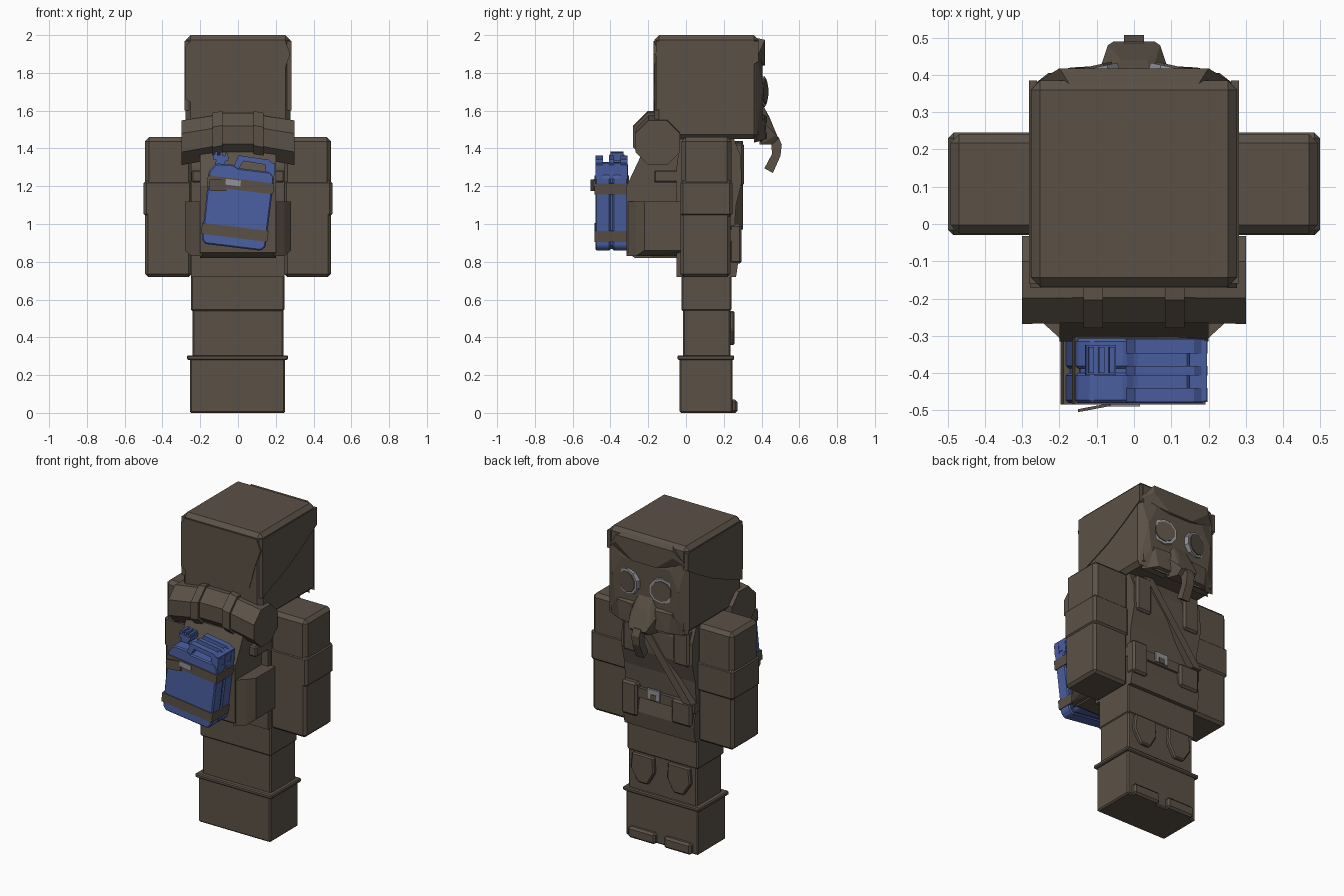
import bpy, bmesh, math
from mathutils import Matrix, Vector

cube = bpy.data.objects.get("Cube")
if cube:
    bpy.data.objects.remove(cube)


def material(name, color):
    m = bpy.data.materials.new(name)
    m.use_nodes = True
    m.diffuse_color = (*color, 1)
    bsdf = m.node_tree.nodes["Principled BSDF"]
    bsdf.inputs["Base Color"].default_value = (*color, 1)
    bsdf.inputs["Roughness"].default_value = 0.9
    return m


CLOTH = material("brown cloth", (0.105, 0.083, 0.062))
BLUE = material("blue paint", (0.07, 0.115, 0.36))
METAL = material("grey metal", (0.29, 0.29, 0.32))


def finish(name, bm, mat, bevel=0, matrix=None):
    bmesh.ops.recalc_face_normals(bm, faces=bm.faces)
    if bevel:
        bmesh.ops.bevel(bm, geom=bm.edges[:], offset=bevel, segments=1, affect='EDGES')
    if matrix:
        bm.transform(matrix)
    mesh = bpy.data.meshes.new(name)
    bm.to_mesh(mesh)
    bm.free()
    mesh.materials.append(mat)
    ob = bpy.data.objects.new(name, mesh)
    bpy.context.collection.objects.link(ob)
    return ob


def box(name, x, y, z, mat=CLOTH, bevel=0, matrix=None):
    bm = bmesh.new()
    bmesh.ops.create_cube(bm, size=1)
    for v in bm.verts:
        v.co = [r[0] + (c + 0.5) * (r[1] - r[0]) for c, r in zip(v.co, (x, y, z))]
    return finish(name, bm, mat, bevel, matrix)


def prism(name, pts, axis, lo, hi, mat=CLOTH, bevel=0, matrix=None):
    """Extrude a 2D outline along x (points are y, z) or y (points are x, z)."""
    bm = bmesh.new()
    put = (lambda a, b, t: (t, a, b)) if axis == 'x' else (lambda a, b, t: (a, t, b))
    f = bm.faces.new([bm.verts.new(put(a, b, lo)) for a, b in pts])
    ext = bmesh.ops.extrude_face_region(bm, geom=[f])["geom"]
    move = Vector(put(0, 0, hi - lo))
    bmesh.ops.translate(bm, vec=move, verts=[g for g in ext if isinstance(g, bmesh.types.BMVert)])
    return finish(name, bm, mat, bevel, matrix)


def hull(name, pts, mat=CLOTH):
    bm = bmesh.new()
    for p in pts:
        bm.verts.new(p)
    bmesh.ops.convex_hull(bm, input=bm.verts[:])
    bmesh.ops.dissolve_limit(bm, angle_limit=0.02, verts=bm.verts[:], edges=bm.edges[:])
    return finish(name, bm, mat)


def rings(name, sections, n, mat=CLOTH, center_y=-0.15):
    """Roll lying along x; each section is x, centre height, radius."""
    bm = bmesh.new()
    loops = []
    for x, z, r in sections:
        angles = [(i + 0.5) * math.tau / n for i in range(n)]
        loops.append([bm.verts.new((x, center_y + r * math.cos(a), z + r * math.sin(a))) for a in angles])
    for a, b in zip(loops, loops[1:]):
        for i in range(n):
            bm.faces.new((a[i], a[i - 1], b[i - 1], b[i]))
    bm.faces.new(loops[0])
    bm.faces.new(loops[-1])
    return finish(name, bm, mat)


SIDES = (("right", -1), ("left", 1))


def span(s, a, b):
    return tuple(sorted((s * a, s * b)))


# Boots and legs
box("boots", (-0.255, 0.25), (-0.035, 0.245), (0, 0.29), bevel=0.008)
box("boot_rim", (-0.27, 0.265), (-0.045, 0.255), (0.28, 0.305), bevel=0.006)
box("legs", (-0.24, 0.24), (-0.015, 0.235), (0.25, 0.8), bevel=0.008)
box("trouser_fold", (-0.25, 0.245), (-0.025, 0.24), (0.54, 0.76), bevel=0.008)
for side, s in SIDES:
    box(side + "_toe_cap", span(s, 0.03, 0.22), (0.2, 0.272), (0, 0.07), bevel=0.012)
    knee = [(0.05, 0.54), (0.2, 0.54), (0.21, 0.44), (0.16, 0.36), (0.09, 0.36), (0.045, 0.44)]
    prism(side + "_knee_pad", [(s * x, z) for x, z in knee], 'y', 0.22, 0.258, bevel=0.008)

# Coat
coat = [(-0.05, 0.72), (0.265, 0.72), (0.28, 0.82), (0.255, 0.95), (0.265, 1.1),
        (0.295, 1.22), (0.29, 1.36), (0.25, 1.46), (-0.03, 1.46), (-0.05, 1.3)]
prism("coat", coat, 'x', -0.25, 0.245)
box("belt", (-0.255, 0.25), (-0.04, 0.277), (0.91, 0.97))
box("belt_buckle", (-0.015, 0.075), (0.27, 0.284), (0.92, 0.985), METAL)
box("buckle_center", (0.01, 0.05), (0.27, 0.287), (0.92, 0.955))
box("tall_pouch", (0.14, 0.25), (0.23, 0.295), (0.79, 1.0), bevel=0.012)
box("square_pouch", (-0.24, -0.1), (0.23, 0.295), (0.82, 0.97), bevel=0.012)
prism("chest_strap", [(0.11, 1.44), (0.17, 1.44), (-0.19, 0.97), (-0.25, 0.97)], 'y', 0.24, 0.303)
for side, s in SIDES:
    box(side + "_collar_flap", span(s, 0.12, 0.23), (0.25, 0.306), (1.2, 1.43), bevel=0.012)

# Arms
for side, s in SIDES:
    box(side + "_upper_sleeve", span(s, 0.24, 0.492), (-0.025, 0.24), (1.03, 1.46), bevel=0.022)
    box(side + "_lower_sleeve", span(s, 0.245, 0.492), (-0.03, 0.235), (0.72, 1.08), bevel=0.016)
    box(side + "_sleeve_fold", span(s, 0.243, 0.499), (-0.03, 0.245), (1.04, 1.23), bevel=0.014)

# Hooded head
box("head", (-0.277, 0.277), (-0.168, 0.385), (1.45, 2.0), bevel=0.025)
hood = [(-0.278, 1.66), (-0.18, 1.61), (-0.1, 1.595), (0.08, 1.6), (0.2, 1.65),
        (0.24, 1.8), (0.277, 1.9), (0.25, 1.97), (-0.25, 1.97), (-0.278, 1.94)]
prism("hood_back_layer", hood, 'y', -0.172, -0.16)
for side, s in SIDES:
    drape = [(-0.16, 1.6), (0.1, 1.7), (0.25, 1.78), (0.385, 1.86), (0.385, 1.97), (-0.16, 1.97)]
    prism(side + "_hood_layer", drape, 'x', *span(s, 0.26, 0.282))

# Mask with goggles, snout and hose
outer = [(0.275, 1.45), (0.275, 1.93), (0.17, 1.985)]
inner = [(0.14, 1.43), (0.21, 1.56), (0.23, 1.72), (0.17, 1.84)]
hull("face_mask", [(s * x, 0.37, z) for s in (-1, 1) for x, z in outer]
     + [(s * x, 0.405, z) for s in (-1, 1) for x, z in inner])
hull("hood_brow", [(s * x, y, z) for s in (-1, 1) for x, y, z in
     ((0.17, 0.37, 1.985), (0.2, 0.418, 1.975), (0.2, 0.418, 1.93), (0.08, 0.418, 1.84),
      (0.27, 0.375, 1.88), (0.08, 0.375, 1.83))])
for side, s in SIDES:
    place = Matrix.Translation((s * 0.115, 0.402, 1.7)) @ Matrix.Rotation(-s * 0.22, 4, 'Z') \
        @ Matrix.Rotation(math.pi / 2, 4, 'X')
    for part, radius, depth, mat in (("goggle_rim", 0.08, 0.03, METAL), ("goggle_lens", 0.064, 0.042, CLOTH)):
        bm = bmesh.new()
        bmesh.ops.create_cone(bm, cap_ends=True, segments=10, radius1=radius, radius2=radius, depth=depth)
        finish(side + "_" + part, bm, mat, matrix=place)
    hull(side + "_cheek", [(s * x, y, z) for x, y, z in
         ((0.06, 0.37, 1.6), (0.2, 0.37, 1.6), (0.25, 0.36, 1.43), (0.08, 0.36, 1.43),
          (0.08, 0.425, 1.57), (0.19, 0.415, 1.57), (0.17, 0.42, 1.45), (0.08, 0.425, 1.45))])
hull("snout", [(s * x, y, z) for s in (-1, 1) for x, y, z in
     ((0.045, 0.39, 1.66), (0.1, 0.39, 1.56), (0.08, 0.39, 1.42), (0.035, 0.44, 1.57),
      (0.07, 0.48, 1.47), (0.055, 0.49, 1.45), (0.055, 0.455, 1.42))])
hose = [(0.45, 1.47), (0.49, 1.46), (0.507, 1.42), (0.5, 1.36), (0.46, 1.27), (0.415, 1.295), (0.455, 1.37)]
prism("breathing_hose", hose, 'x', -0.027, 0.027)

# Backpack
pack = [(-0.03, 0.82), (-0.27, 0.82), (-0.315, 0.85), (-0.315, 1.2), (-0.23, 1.38), (-0.03, 1.4)]
prism("backpack", pack, 'x', -0.2, 0.2)
for side, s in SIDES:
    hull(side + "_pack_pocket", [(s * x, y, z + (0.03 if x > 0.26 and z < 1 else 0)) for z in (0.83, 1.12)
         for x, y in ((0.19, -0.03), (0.28, -0.03), (0.28, -0.22), (0.245, -0.265), (0.19, -0.315))])
    box(side + "_pack_clip", span(s, 0.19, 0.245), (-0.17, -0.04), (1.22, 1.285), bevel=0.008)

# Bedroll with straps
rings("bedroll", [(-0.3, 1.43, 0.128), (-0.15, 1.455, 0.125), (-0.08, 1.472, 0.125),
                  (0.08, 1.472, 0.125), (0.15, 1.455, 0.125), (0.3, 1.43, 0.128)], 8)
for side, s in SIDES:
    rings(side + "_bedroll_strap", [(s * 0.083, 1.469, 0.14), (s * 0.135, 1.459, 0.14)], 8)

# Tilted fuel can
tilt = Matrix.Translation((0, 0, 1.1)) @ Matrix.Rotation(math.radians(7), 4, 'Y')
can = [(-0.15, -0.225), (0.15, -0.225), (0.172, -0.2), (0.172, 0.17), (0.15, 0.195),
       (-0.02, 0.195), (-0.05, 0.21), (-0.14, 0.205), (-0.175, 0.16), (-0.168, -0.2)]
prism("can_front_shell", can, 'y', -0.48, -0.4, BLUE, 0.007, tilt)
prism("can_back_shell", can, 'y', -0.388, -0.308, BLUE, 0.007, tilt)
prism("can_seam", [(u * 0.94, v * 0.96) for u, v in can], 'y', -0.41, -0.38, BLUE, 0, tilt)
handle = [(-0.05, 0.19), (-0.03, 0.262), (0.13, 0.258), (0.17, 0.235), (0.172, 0.16),
          (0.14, 0.19), (0.115, 0.23), (0.0, 0.235), (-0.02, 0.19)]
for i, (lo, hi) in enumerate(((-0.478, -0.44), (-0.407, -0.381), (-0.348, -0.31))):
    prism("can_handle_%d" % (i + 1), handle, 'y', lo, hi, BLUE, 0, tilt)
box("can_handle_end", (0.12, 0.168), (-0.475, -0.313), (0.18, 0.245), BLUE, 0, tilt)
box("spout_neck", (-0.145, -0.095), (-0.4, -0.33), (0.19, 0.235), BLUE, 0, tilt)
box("spout_cap", (-0.16, -0.08), (-0.405, -0.325), (0.225, 0.25), BLUE, 0, tilt)
for i in range(3):
    u = -0.155 + i * 0.028
    box("spout_tooth_%d" % (i + 1), (u, u + 0.014), (-0.4, -0.33), (0.245, 0.268), BLUE, 0, tilt)
for name, v in (("lower", -0.145), ("upper", 0.108)):
    box(name + "_can_strap", (-0.177, 0.177), (-0.485, -0.303), (v - 0.029, v + 0.029), CLOTH, 0, tilt)
box("can_strap_buckle", (-0.08, 0.0), (-0.49, -0.48), (0.1, 0.13), METAL, 0, tilt)
tail = [(-0.15, -0.505), (-0.15, -0.497), (-0.06, -0.48), (-0.06, -0.488)]
hull("can_strap_tail", [(x, y, z) for x, y in tail for z in (1.175, 1.235)])
